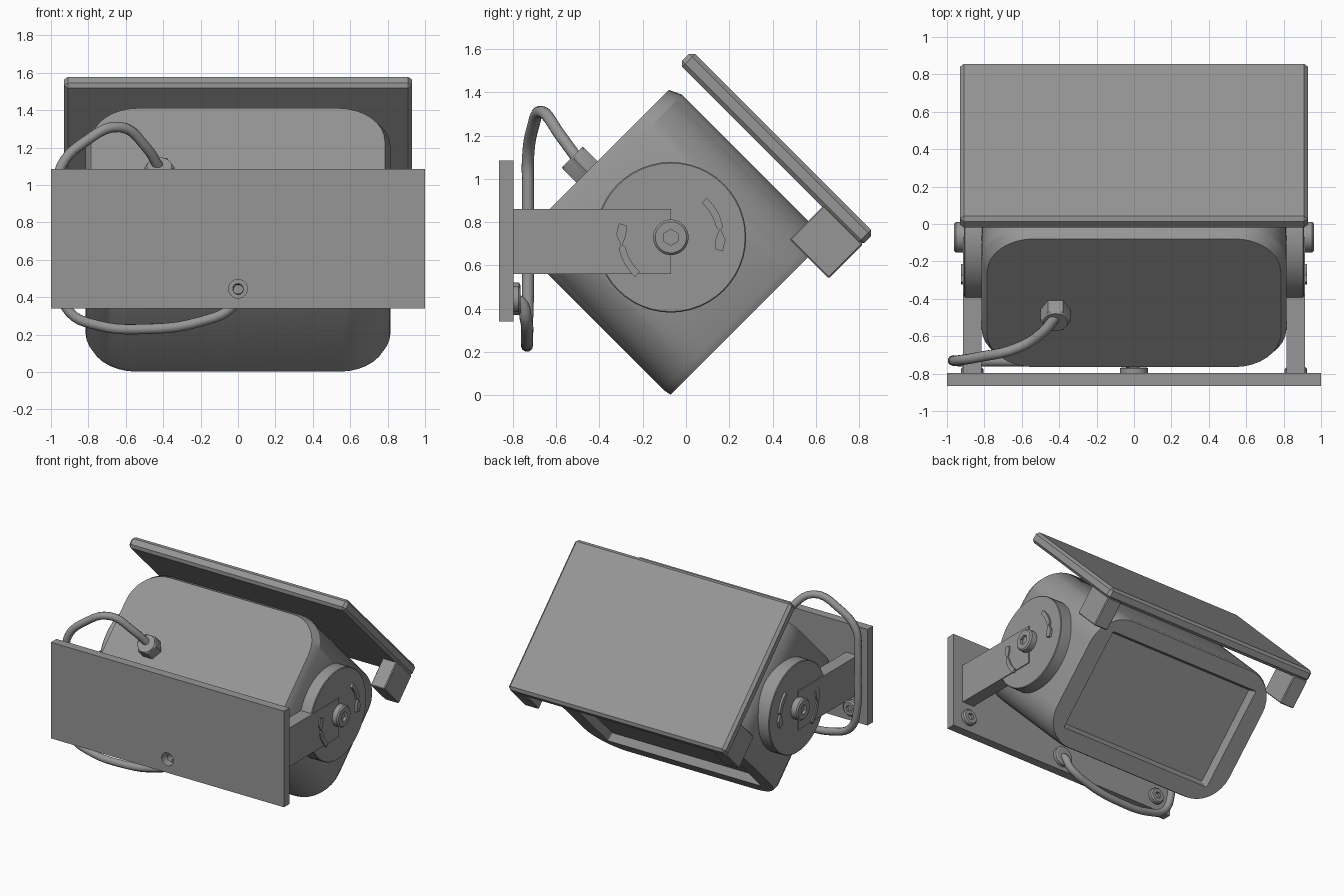
import bpy, bmesh, math
from math import sin, cos, pi, radians
from mathutils import Matrix, Vector

if "Cube" in bpy.data.objects:
    bpy.data.objects.remove(bpy.data.objects["Cube"], do_unlink=True)

grey = bpy.data.materials.new("mid_grey")
grey.use_nodes = True
COLOUR = (0.305, 0.305, 0.305, 1)
grey.diffuse_color = COLOUR
grey.node_tree.nodes["Principled BSDF"].inputs["Base Color"].default_value = COLOUR

PIVOT = Vector((0, -0.07, 0.73))
TILT = Matrix.Translation(PIVOT) @ Matrix.Rotation(radians(45), 4, 'X')


def activate(ob):
    bpy.ops.object.select_all(action='DESELECT')
    ob.select_set(True)
    bpy.context.view_layer.objects.active = ob


def finish(name, bm, matrix=Matrix(), mirror=False, bevel=0, smooth=True):
    bmesh.ops.recalc_face_normals(bm, faces=bm.faces)
    bm.transform(matrix)
    mesh = bpy.data.meshes.new(name)
    bm.to_mesh(mesh)
    bm.free()
    ob = bpy.data.objects.new(name, mesh)
    bpy.context.collection.objects.link(ob)
    mesh.materials.append(grey)
    if bevel:
        mod = ob.modifiers.new("Bevel", 'BEVEL')
        mod.width, mod.segments = bevel, 1
    if mirror:
        ob.modifiers.new("Mirror", 'MIRROR')
    if smooth:
        activate(ob)
        bpy.ops.object.shade_smooth_by_angle(angle=radians(30))
    return ob


def box(name, lo, hi, matrix=Matrix(), mirror=False, bevel=0):
    bm = bmesh.new()
    lo, hi = Vector(lo), Vector(hi)
    bmesh.ops.create_cube(bm, size=1)
    for v in bm.verts:
        v.co = (lo + hi) / 2 + v.co * (hi - lo)
    return finish(name, bm, matrix, mirror, bevel, smooth=False)


def loft(name, rings, matrix=Matrix(), mirror=False):
    """Skin a stack of rings that share a point count, with capped ends."""
    bm = bmesh.new()
    loops = [[bm.verts.new(p) for p in ring] for ring in rings]
    n = len(loops[0])
    for a, b in zip(loops, loops[1:]):
        for i in range(n):
            j = (i + 1) % n
            bm.faces.new((a[i], a[j], b[j], b[i]))
    bm.faces.new(loops[0])
    bm.faces.new(loops[-1])
    return finish(name, bm, matrix, mirror)


def rounded(hx, hy, r, z, steps=8):
    pts = []
    for k, (sx, sy) in enumerate(((1, 1), (-1, 1), (-1, -1), (1, -1))):
        for i in range(steps + 1):
            a = (k + i / steps) * pi / 2
            pts.append((sx * (hx - r) + r * cos(a), sy * (hy - r) + r * sin(a), z))
    return pts


def circle(r, z, n=48):
    return [(r * cos(2 * pi * i / n), r * sin(2 * pi * i / n), z) for i in range(n)]


def hexagon(r, z, n=48):
    pts = []
    for i in range(n):
        a = 2 * pi * i / n
        k = r * cos(pi / 6) / cos(a % (pi / 3) - pi / 6)
        pts.append((k * cos(a), k * sin(a), z))
    return pts


def socket_head(r, h):
    return [circle(r, 0), circle(r, h - 0.01), circle(r - 0.01, h),
            hexagon(r * 0.45, h), hexagon(r * 0.45, h - 0.02)]


# Lamp housing with a recessed window in its front face
loft("housing", [
    rounded(0.64, 0.365, 0.01, -0.455), rounded(0.66, 0.385, 0.01, -0.514),
    rounded(0.795, 0.505, 0.25, -0.514), rounded(0.815, 0.513, 0.26, -0.475),
    rounded(0.815, 0.513, 0.26, 0.43), rounded(0.785, 0.485, 0.25, 0.488)],
    TILT @ Matrix.Translation((0, -0.01, 0)))

# Sun visor and its two side tabs
box("visor", (-0.93, 0.594, -0.65), (0.93, 0.679, 0.54), TILT, bevel=0.02)
box("visor_tab", (0.8, 0.382, -0.65), (0.92, 0.605, -0.395), TILT, mirror=True, bevel=0.006)

# Pivot discs, bolts and bracket arms
SIDE = Matrix.Translation(PIVOT) @ Matrix.Rotation(pi / 2, 4, 'Y')
loft("pivot_disc", [circle(0.348, 0.78), circle(0.348, 0.903), circle(0.343, 0.908)], SIDE, True)
loft("pivot_bolt", socket_head(0.082, 0.06),
     SIDE @ Matrix.Translation((0, 0, 0.903)), True)
box("bracket_arm", (0.815, -0.81, 0.56), (0.915, -0.07, 0.86), mirror=True)


# Raised curved arrows on the pivot discs
def arrow(name, start):
    bm = bmesh.new()
    steps = [(48 - 4 * i, 0.016) for i in range(10)] + [(9, 0.004), (-3, 0.023), (-15, 0.018)]
    rows = []
    for deg, half in steps:
        a = radians(deg + start)
        rows.append([bm.verts.new((x, r * cos(a), r * sin(a))) for x, r in (
            (0.9, 0.23 - half), (0.925, 0.23 - half), (0.925, 0.23 + half), (0.9, 0.23 + half))])
    for a, b in zip(rows, rows[1:]):
        for i in range(4):
            j = (i + 1) % 4
            bm.faces.new((a[i], a[j], b[j], b[i]))
    bm.faces.new(rows[0])
    bm.faces.new(rows[-1])
    finish(name, bm, Matrix.Translation(PIVOT), True)


arrow("arrow_rear", 0)
arrow("arrow_front", 180)

# Wall plate with a cable hole
plate = box("wall_plate", (-1, -0.865, 0.34), (1, -0.797, 1.085))
BACK = Matrix.Rotation(-pi / 2, 4, 'X')
cutter = loft("hole_cutter", [circle(0.05, -0.1), circle(0.05, 0.1)],
              Matrix.Translation((0, -0.83, 0.445)) @ BACK)
cutter.hide_render = True
mod = plate.modifiers.new("Hole", 'BOOLEAN')
mod.operation, mod.object, mod.solver = 'DIFFERENCE', cutter, 'EXACT'
activate(plate)
bpy.ops.object.modifier_apply(modifier="Hole")
bpy.data.objects.remove(cutter, do_unlink=True)

# Plate screws, hollow cable grommet and cable gland
loft("plate_screw", socket_head(0.06, 0.035),
     Matrix.Translation((0.865, -0.8, 0.445)) @ BACK, True)
loft("cable_grommet", [circle(0.028, 0.02), circle(0.028, 0), circle(0.075, 0),
                       circle(0.075, 0.028), circle(0.065, 0.034)],
     Matrix.Translation((0, -0.8, 0.445)) @ BACK)
loft("cable_gland", [hexagon(0.08, 0.48), hexagon(0.08, 0.575), circle(0.066, 0.585)],
     TILT @ Matrix.Translation((-0.42, -0.06, 0)))

# Cable looping from the gland round the plate edge to the grommet
path = [(-0.42, -0.5, 1.09), (-0.49, -0.58, 1.2), (-0.63, -0.665, 1.31), (-0.82, -0.71, 1.23),
        (-0.945, -0.73, 1.1), (-0.965, -0.73, 0.95), (-0.965, -0.73, 0.7), (-0.96, -0.73, 0.5),
        (-0.9, -0.735, 0.32), (-0.75, -0.735, 0.25), (-0.5, -0.735, 0.23), (-0.2, -0.735, 0.27),
        (-0.03, -0.74, 0.35), (0, -0.765, 0.43), (0, -0.83, 0.445)]
curve = bpy.data.curves.new("cable", 'CURVE')
curve.dimensions = '3D'
curve.bevel_depth = 0.028
curve.bevel_resolution = 3
curve.resolution_u = 5
spline = curve.splines.new('BEZIER')
spline.bezier_points.add(len(path) - 1)
for point, co in zip(spline.bezier_points, path):
    point.co = co
    point.handle_left_type = point.handle_right_type = 'AUTO'
curve.materials.append(grey)
cable = bpy.data.objects.new("cable", curve)
bpy.context.collection.objects.link(cable)
activate(cable)
bpy.ops.object.convert(target='MESH')
bpy.ops.object.shade_smooth_by_angle(angle=radians(50))
